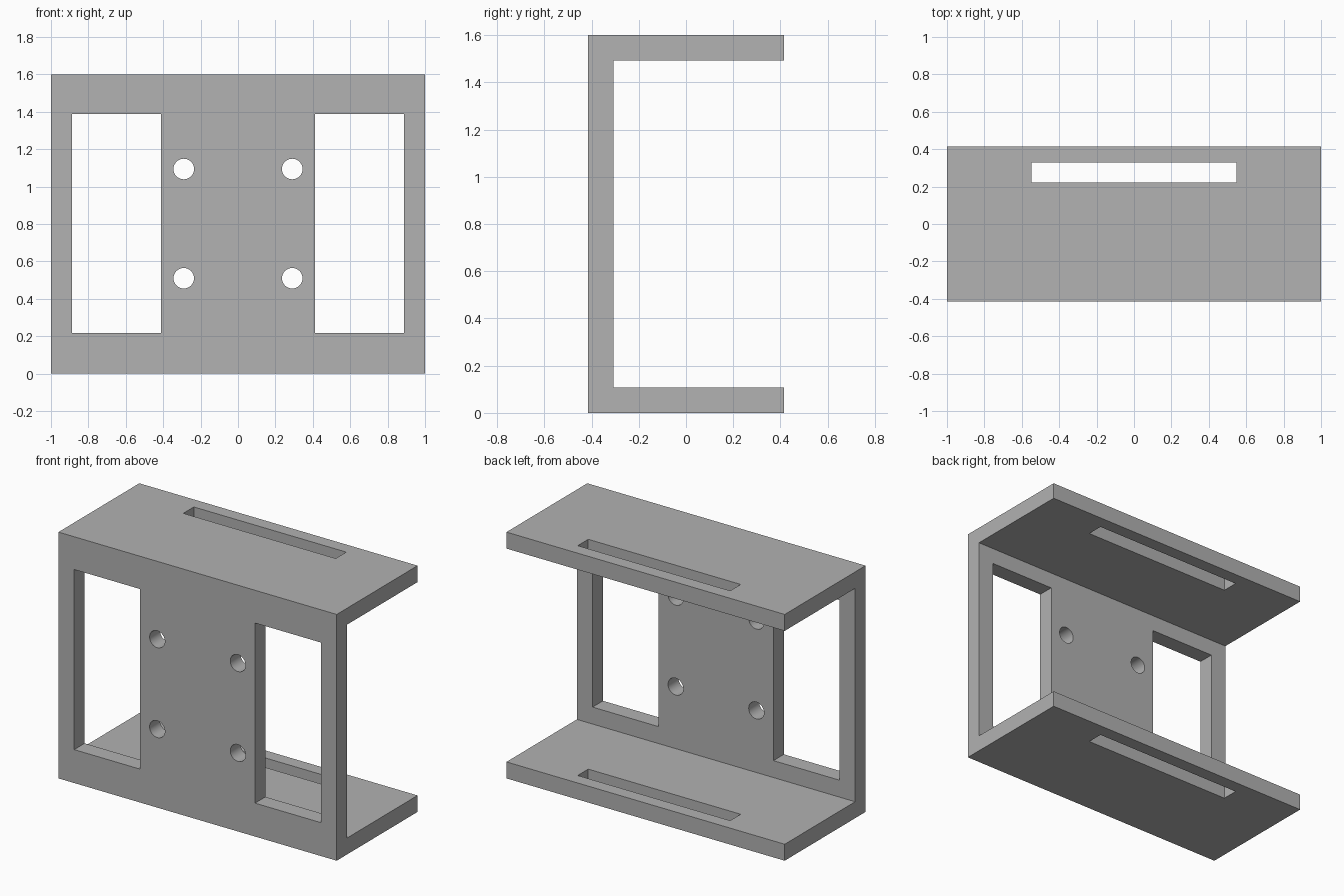
import bpy
import bmesh
from math import pi

if "Cube" in bpy.data.objects:
    bpy.data.objects.remove(bpy.data.objects["Cube"], do_unlink=True)

WIDTH, DEPTH, HEIGHT, WALL = 2.0, 0.83, 1.6, 0.107
FRONT, BACK = -DEPTH / 2, DEPTH / 2
WALL_Y = FRONT + WALL / 2

grey = bpy.data.materials.new("plain grey")
grey.use_nodes = True
colour = (0.445, 0.445, 0.445, 1)
grey.diffuse_color = colour
grey.node_tree.nodes["Principled BSDF"].inputs["Base Color"].default_value = colour


def box_cutter(name, centre, size):
    bpy.ops.mesh.primitive_cube_add(size=1, location=centre)
    cutter = bpy.context.object
    cutter.name, cutter.scale = name, size
    return cutter


def hole_cutter(name, x, z, radius):
    bpy.ops.mesh.primitive_cylinder_add(
        vertices=48, radius=radius, depth=WALL * 3,
        location=(x, WALL_Y, z), rotation=(pi / 2, 0, 0))
    cutter = bpy.context.object
    cutter.name = name
    return cutter


# C-shaped channel, extruded from its side profile
profile = [(FRONT, 0), (BACK, 0), (BACK, WALL), (FRONT + WALL, WALL),
           (FRONT + WALL, HEIGHT - WALL), (BACK, HEIGHT - WALL),
           (BACK, HEIGHT), (FRONT, HEIGHT)]
bm = bmesh.new()
end = bm.faces.new([bm.verts.new((-WIDTH / 2, y, z)) for y, z in profile])
side = bmesh.ops.extrude_face_region(bm, geom=[end])
bmesh.ops.translate(bm, vec=(WIDTH, 0, 0),
                    verts=[v for v in side["geom"] if isinstance(v, bmesh.types.BMVert)])
bmesh.ops.recalc_face_normals(bm, faces=bm.faces[:])
mesh = bpy.data.meshes.new("channel_bracket")
bm.to_mesh(mesh)
bm.free()
bracket = bpy.data.objects.new("channel_bracket", mesh)
bpy.context.collection.objects.link(bracket)
mesh.materials.append(grey)

# Windows and screw holes in the front wall, mirrored left and right
cutters = []
for side_name, s in (("left", 1), ("right", -1)):
    cutters.append(box_cutter(side_name + "_window_cutter", (s * 0.65, WALL_Y, 0.802),
                              (0.474, WALL * 3, 1.17)))
    for level, z in (("lower", 0.51), ("upper", 1.094)):
        cutters.append(hole_cutter(f"{side_name}_{level}_hole_cutter", s * 0.29, z, 0.055))

# Long slots through the upper and lower plates
for level, z in (("lower", WALL / 2), ("upper", HEIGHT - WALL / 2)):
    cutters.append(box_cutter(level + "_slot_cutter", (0, 0.275, z), (1.096, 0.108, WALL * 3)))

for cutter in cutters:
    cutter.hide_render = True
    cut = bracket.modifiers.new(cutter.name, "BOOLEAN")
    cut.operation, cut.solver, cut.object = "DIFFERENCE", "EXACT", cutter

# Bake the cuts and drop the cutters
bpy.context.view_layer.update()
baked = bpy.data.meshes.new_from_object(
    bracket.evaluated_get(bpy.context.evaluated_depsgraph_get()))
bracket.modifiers.clear()
bracket.data = baked
for cutter in cutters:
    bpy.data.objects.remove(cutter, do_unlink=True)
baked.materials.clear()
baked.materials.append(grey)
for face in baked.polygons:
    face.material_index = 0

# Smooth hole walls, crisp edges elsewhere
bpy.ops.object.select_all(action="DESELECT")
bracket.select_set(True)
bpy.context.view_layer.objects.active = bracket
bpy.ops.object.shade_smooth_by_angle(angle=pi / 6)
